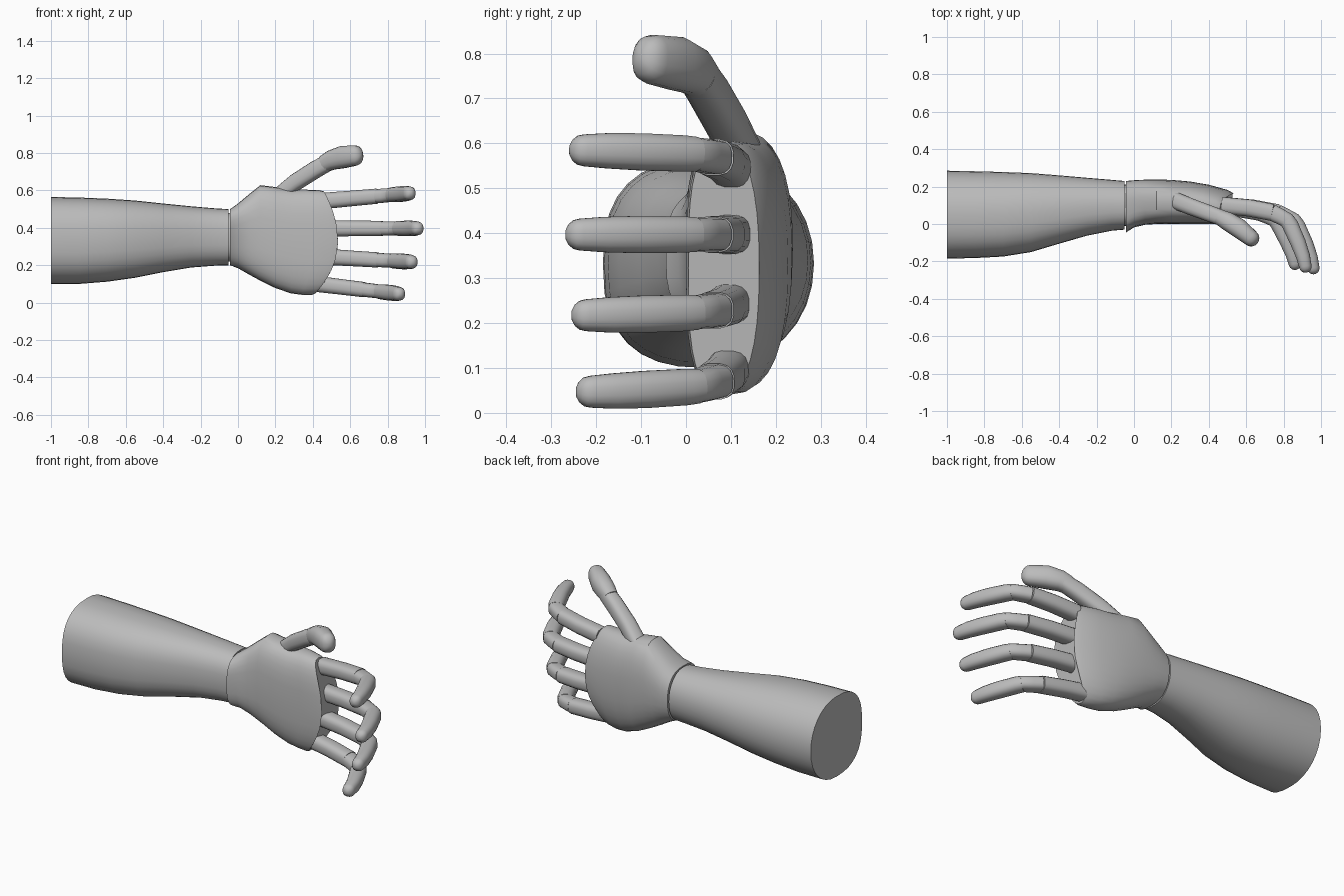
import bpy, bmesh, math
from mathutils import Vector

if "Cube" in bpy.data.objects:
    bpy.data.objects.remove(bpy.data.objects["Cube"])

GREY = (0.5, 0.5, 0.5, 1)
skin = bpy.data.materials.new("plain grey")
skin.use_nodes = True
skin.diffuse_color = GREY
skin.node_tree.nodes["Principled BSDF"].inputs["Base Color"].default_value = GREY


def rounded(angle, power):
    """Point on a unit superellipse."""
    c, s = math.cos(angle), math.sin(angle)
    return (math.copysign(abs(c) ** (2 / power), c),
            math.copysign(abs(s) ** (2 / power), s))


def loft(name, rings, sharp=35):
    """Skin a list of rings and close both ends."""
    bm = bmesh.new()
    loops = [[bm.verts.new(p) for p in ring] for ring in rings]
    n = len(loops[0])
    for a, b in zip(loops, loops[1:]):
        for i in range(n):
            j = (i + 1) % n
            bm.faces.new((a[i], a[j], b[j], b[i]))
    bm.faces.new(loops[0])
    bm.faces.new(loops[-1])
    bmesh.ops.recalc_face_normals(bm, faces=bm.faces[:])
    mesh = bpy.data.meshes.new(name)
    bm.to_mesh(mesh)
    bm.free()
    mesh.materials.append(skin)
    obj = bpy.data.objects.new(name, mesh)
    bpy.context.collection.objects.link(obj)
    bpy.ops.object.select_all(action='DESELECT')
    obj.select_set(True)
    bpy.context.view_layer.objects.active = obj
    bpy.ops.object.shade_smooth_by_angle(angle=math.radians(sharp))
    return obj


def section(x, front, back, low, high, bow=0, power_front=2.6, power_back=2.1, sides=32):
    """Ring across the arm; bow pulls its upper and lower ends back."""
    ring = []
    for k in range(sides):
        a = 2 * math.pi * k / sides
        u, v = rounded(a, power_front if math.cos(a) < 0 else power_back)
        lag = bow * v * v * (1.2 if v < 0 else 0.75)
        ring.append((x - lag, (front + back) / 2 + u * (back - front) / 2,
                     (low + high) / 2 + v * (high - low) / 2))
    return ring


def limb(name, points, radii, sides=16, power=2.7):
    """Boxy tube along a path, each radius being (thickness, width)."""
    points = [Vector(p) for p in points]
    rings = []
    for i, p in enumerate(points):
        along = (points[min(i + 1, len(points) - 1)] - points[max(i - 1, 0)]).normalized()
        wide = (Vector((0, 0, 1)) - along * along.z).normalized()
        thick = along.cross(wide)
        t, w = radii[i]
        ring = []
        for k in range(sides):
            u, v = rounded(2 * math.pi * (k + 0.5) / sides, power)
            ring.append(p + thick * u * t + wide * v * w)
        rings.append(ring)
    return loft(name, rings)


def fingertip(name, points, radii):
    """Tube whose last stretch closes in a dome."""
    points = [Vector(p) for p in points]
    radii = list(radii)
    way = (points[-1] - points[-2]).normalized()
    end, (t, w) = points[-1].copy(), radii[-1]
    for a in (25, 48, 68, 83):
        c, s = math.cos(math.radians(a)), math.sin(math.radians(a))
        points.append(end + way * t * s)
        radii.append((t * c, w * c))
    return limb(name, points, radii, power=2.4)


# Forearm, thick and round at the elbow end
arm = [(-1, -.185, .285, .1, .565), (-.85, -.182, .282, .1, .562),
       (-.7, -.174, .278, .112, .556), (-.55, -.15, .272, .133, .546),
       (-.4, -.105, .26, .163, .53), (-.25, -.062, .247, .188, .515),
       (-.12, -.036, .236, .198, .504), (-.05, -.03, .23, .2, .5)]
loft("forearm", [section(*s) for s in arm])

# Wrist core joining forearm and hand
loft("wrist_joint", [section(x, -.01, .21, .22, .48) for x in (-.07, -.02)])

# Hand body with a flat palm, a domed back and a bowed knuckle edge
hand = [(-.042, -.045, .23, .2, .5), (0, -.018, .234, .184, .53),
        (.06, -.004, .237, .15, .58), (.12, 0, .238, .117, .628),
        (.2, 0, .236, .078, .618), (.3, 0, .227, .05, .604, .015),
        (.4, 0, .21, .042, .604, .05), (.5, 0, .182, .042, .601, .085),
        (.535, .005, .163, .05, .595, .1)]
loft("hand", [section(*s, *([0] * (6 - len(s))), 3, 2.4) for s in hand])

# Fingers: start x, tip x, start z, tip z, reach of the curl
fingers = {
    "index_finger": (.47, .955, .545, .588, .975),
    "middle_finger": (.48, 1.0, .397, .397, 1),
    "ring_finger": (.47, .967, .245, .215, .96),
    "little_finger": (.38, .902, .105, .042, .93),
}
curl = [(0, .1), (.3, .085), (.56, .06), (.72, .018), (.755, -.01),
        (.84, -.105), (.895, -.18), (.92, -.235)]
for name, (x0, x1, z0, z1, reach) in fingers.items():
    path = [Vector((x0 + f * (x1 - x0), .1 + (y - .1) * reach, z0 + f * (z1 - z0)))
            for f, y in curl]
    limb(name + "_base", path[:3], [(.045, .044), (.046, .042), (.046, .041)])
    limb(name + "_middle", [path[2] * .96 + path[1] * .04, path[2] * .5 + path[3] * .5, path[3], path[4]],
         [(.045, .038), (.043, .038), (.042, .037), (.041, .036)])
    fingertip(name + "_tip", path[3:], [(.042, .039), (.044, .041), (.042, .042),
                                        (.038, .04), (.034, .036)])

# Thumb in two pieces
limb("thumb_base", [(.22, .125, .575), (.31, .09, .645), (.42, .05, .715), (.49, .025, .753)],
     [(.046, .04), (.045, .045), (.044, .046), (.042, .044)])
fingertip("thumb_tip", [(.46, .035, .742), (.5, .015, .762), (.56, -.022, .778), (.625, -.075, .787)],
          [(.042, .046), (.05, .053), (.053, .06), (.045, .055)])
